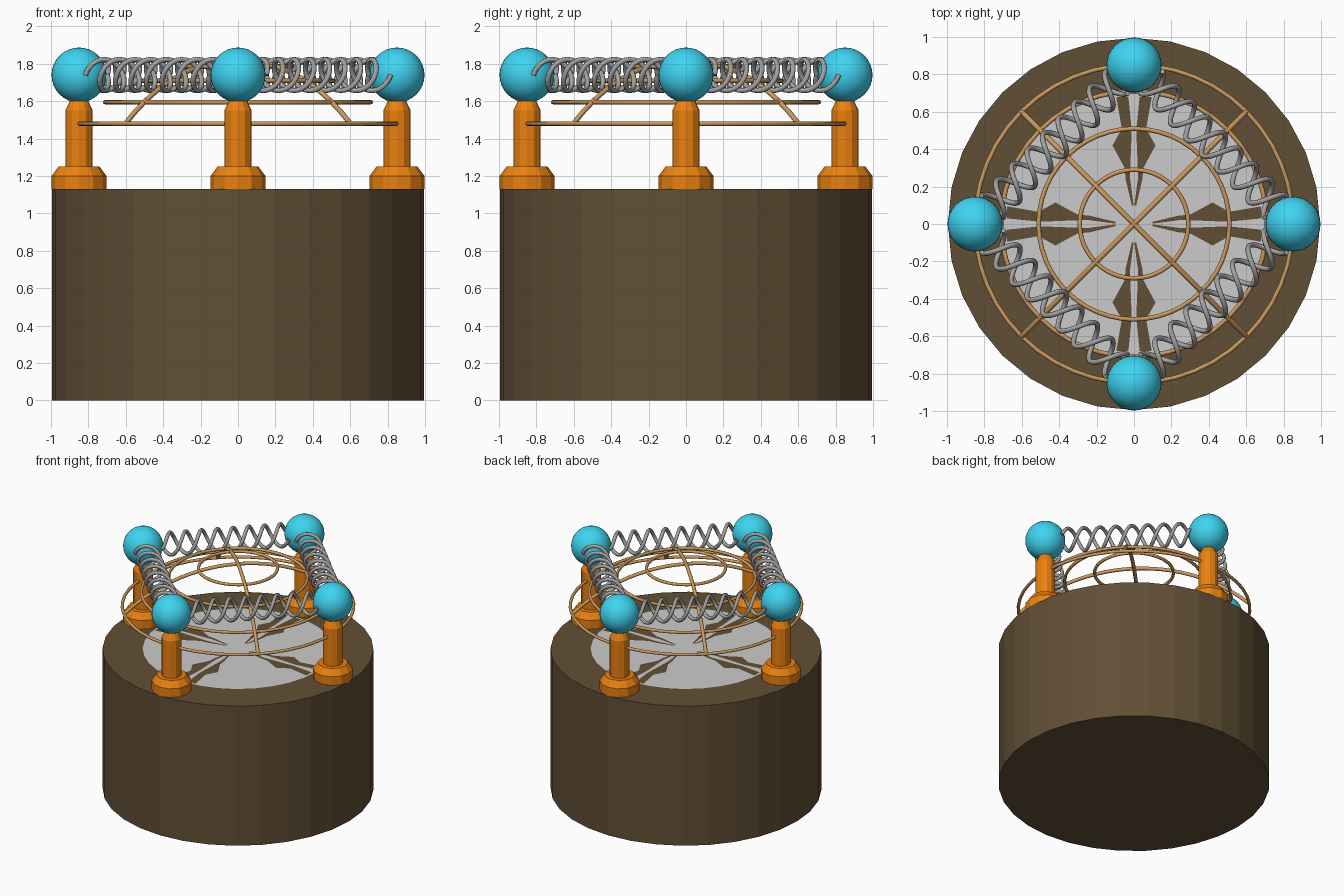
import bpy, bmesh, math
from mathutils import Vector

if "Cube" in bpy.data.objects:
    bpy.data.objects.remove(bpy.data.objects["Cube"])


def material(name, rgb):
    m = bpy.data.materials.new(name)
    m.diffuse_color = (*rgb, 1)
    m.use_nodes = True
    m.node_tree.nodes["Principled BSDF"].inputs["Base Color"].default_value = m.diffuse_color
    return m


BROWN = material("dark_brown", (0.12, 0.078, 0.035))
ORANGE = material("orange", (0.83, 0.22, 0.005))
CYAN = material("cyan", (0.05, 0.66, 0.88))
TAN = material("tan", (0.6, 0.32, 0.11))
GREY = material("spring_grey", (0.36, 0.36, 0.36))


def mesh_object(name, bm, mat=None, smooth=False):
    me = bpy.data.meshes.new(name)
    bmesh.ops.recalc_face_normals(bm, faces=bm.faces)
    for f in bm.faces:
        f.smooth = smooth
    bm.to_mesh(me)
    bm.free()
    if mat:
        me.materials.append(mat)
    ob = bpy.data.objects.new(name, me)
    bpy.context.collection.objects.link(ob)
    return ob


def lathe(name, profile, sides, center, mat):
    """Faceted solid of revolution from (radius, z) points, capped."""
    bm = bmesh.new()
    rings = []
    for r, z in profile:
        rings.append([bm.verts.new((center[0] + r * math.cos(2 * math.pi * i / sides),
                                    center[1] + r * math.sin(2 * math.pi * i / sides), z))
                      for i in range(sides)])
    for a, b in zip(rings, rings[1:]):
        for i in range(sides):
            j = (i + 1) % sides
            bm.faces.new((a[i], a[j], b[j], b[i]))
    bm.faces.new(rings[0][::-1])
    bm.faces.new(rings[-1])
    return mesh_object(name, bm, mat)


def tube(name, points, radius, mat, closed=False, res=2):
    cu = bpy.data.curves.new(name, 'CURVE')
    cu.dimensions = '3D'
    cu.bevel_depth = radius
    cu.bevel_resolution = res
    cu.use_fill_caps = True
    sp = cu.splines.new('POLY')
    sp.points.add(len(points) - 1)
    for p, co in zip(sp.points, points):
        p.co = (*co, 1)
    sp.use_cyclic_u = closed
    cu.materials.append(mat)
    ob = bpy.data.objects.new(name, cu)
    bpy.context.collection.objects.link(ob)
    return ob


# Drum base
TOP = 1.13
lathe("drum_base", [(0.995, 0), (0.995, TOP)], 32, (0, 0), BROWN)

# Pale disc set in the top
bm = bmesh.new()
bmesh.ops.create_circle(bm, cap_ends=True, segments=32, radius=0.70)
bmesh.ops.translate(bm, verts=bm.verts, vec=(0, 0, TOP + 0.002))
mesh_object("top_disc", bm)

# Brown inlay on the disc: mirrored pair per arm
half = [(0.10, 0.002), (0.10, 0.012), (0.24, 0.045), (0.30, 0.05), (0.42, 0.115),
        (0.51, 0.065), (0.68, 0.095), (0.68, 0.03), (0.50, 0.012), (0.25, 0.022)]
bm = bmesh.new()
for k in range(4):
    c, s = math.cos(k * math.pi / 2), math.sin(k * math.pi / 2)
    for side in (1, -1):
        vs = [bm.verts.new((x * c - y * side * s, x * s + y * side * c, TOP + 0.004))
              for x, y in half]
        bm.faces.new(vs if side < 0 else vs[::-1])
for f in bm.faces:
    f.normal_update()
    if f.normal.z < 0:
        f.normal_flip()
mesh_object("disc_inlay", bm, BROWN)

# Posts and balls
R, BALL_Z, BALL_R = 0.85, 1.74, 0.147
post = [(0.147, TOP), (0.147, 1.20), (0.11, 1.25), (0.073, 1.25), (0.073, 1.55), (0.045, 1.61)]
corners = []
for k in range(4):
    a = k * math.pi / 2
    p = Vector((R * math.cos(a), R * math.sin(a), BALL_Z))
    corners.append(p)
    lathe(f"post_{k}", post, 12, p, ORANGE)
    bm = bmesh.new()
    bmesh.ops.create_uvsphere(bm, u_segments=32, v_segments=16, radius=BALL_R)
    bmesh.ops.translate(bm, verts=bm.verts, vec=p)
    mesh_object(f"ball_{k}", bm, CYAN, True)

# Double coil springs between neighbouring balls
TURNS, COIL_R, STEPS = 4, 0.083, 96
for k in range(4):
    a, b = corners[k], corners[(k + 1) % 4]
    along = (b - a).normalized()
    out = Vector((along.y, -along.x, 0))
    mid = (a + b) / 2
    for strand in range(2):
        pts = []
        for i in range(STEPS + 1):
            t = i / STEPS
            w = 2 * math.pi * TURNS * t + strand * math.pi
            pts.append(mid + along * (t - 0.5) * 0.94
                       + out * COIL_R * math.cos(w) + Vector((0, 0, COIL_R * math.sin(w))))
        tube(f"spring_{k}_{strand}", pts, 0.014, GREY)

# Wire dome: rings lying on a shallow spherical cap
CAP_R, CAP_Z = 1.232, 0.588


def cap_z(r):
    return CAP_Z + math.sqrt(CAP_R ** 2 - r ** 2)


for i, r in enumerate((0.85, 0.71, 0.51, 0.29)):
    pts = [(r * math.cos(j * math.pi / 24), r * math.sin(j * math.pi / 24), cap_z(r))
           for j in range(48)]
    tube(f"dome_ring_{i}", pts, 0.012, TAN, closed=True)

# Crossing diagonal ribs
for i, a in enumerate((math.pi / 4, 3 * math.pi / 4)):
    pts = []
    for j in range(25):
        r = 0.85 * (j / 12 - 1)
        pts.append((r * math.cos(a), r * math.sin(a), cap_z(r)))
    tube(f"dome_rib_{i}", pts, 0.014, TAN)
